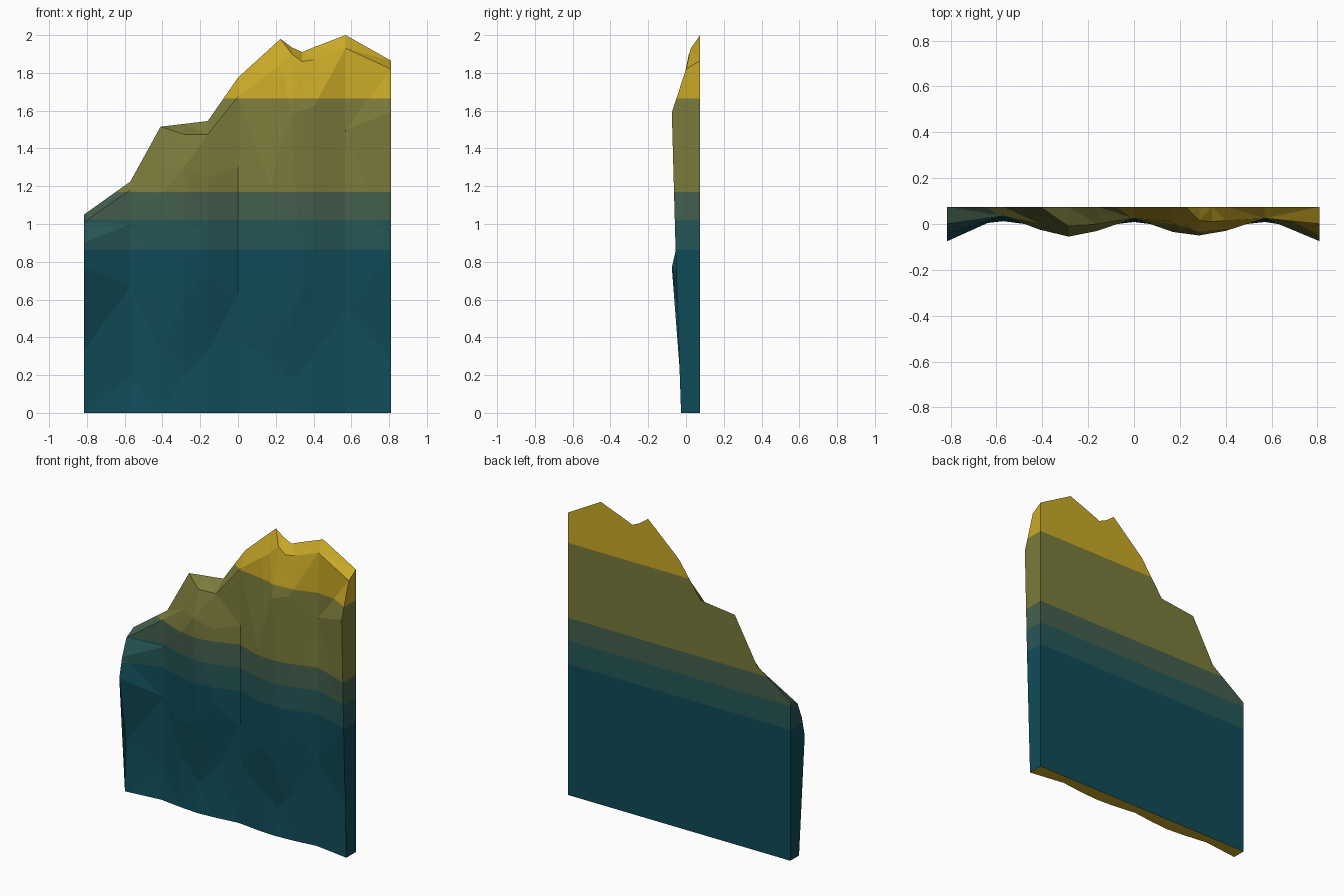
import bpy, bmesh

BACK = 0.075
# Columns of the rock face, left to right:
# x, crease z/y, belly z/y, shoulder z/y, lip z/y, crest z
COLUMNS = [
    (-0.815, .33, -.005, .77, -.075, .90, -.045, 1.01, .0, 1.05),
    (-0.57, .20, .035, .67, .035, 1.0, .035, 1.18, .035, 1.225),
    (-0.41, .33, .0, .56, -.012, 1.15, -.025, 1.30, .0, 1.515),
    (-0.285, .20, .0, .60, -.035, 1.30, -.055, 1.475, -.01, 1.53),
    (-0.16, .33, .01, .76, -.03, 1.25, -.03, 1.475, .0, 1.545),
    (0.0, .39, .025, .63, .025, 1.30, .025, 1.675, .025, 1.775),
    (0.17, .28, .0, .57, -.022, 1.20, -.035, 1.80, .01, 1.93),
    (0.225, .24, .0, .54, -.028, 1.40, -.042, 1.84, .01, 1.98),
    (0.285, .18, .0, .50, -.03, 1.58, -.05, 1.90, .015, 1.935),
    (0.34, .24, .0, .64, -.03, 1.60, -.04, 1.86, .01, 1.91),
    (0.40, .31, .0, .76, -.022, 1.62, -.03, 1.87, .015, 1.935),
    (0.57, .55, .025, .85, .025, 1.50, .025, 1.93, .025, 2.0),
    (0.81, .30, -.005, .86, -.055, 1.59, -.075, 1.82, .0, 1.865),
]
BAND_HEIGHTS = [0.865, 1.02, 1.17, 1.665]
COLOURS = [("deep teal", (16, 75, 87)), ("dark teal", (38, 86, 87)),
           ("moss green", (68, 95, 77)), ("olive", (123, 123, 60)),
           ("mustard", (202, 169, 39))]


def linear(c):
    c /= 255
    return c / 12.92 if c < 0.04045 else ((c + 0.055) / 1.055) ** 2.4


bm = bmesh.new()

# Each column is a closed vertical section: front profile, crest, back foot
rings = []
for x, zc, yc, zm, ym, zs, ys, zl, yl, zt in COLUMNS:
    section = [(0.35 * ys, 0), (yc, zc), (ym, zm), (ys, zs), (yl, zl),
               (BACK, zt), (BACK, 0)]
    rings.append([bm.verts.new((x, y, z)) for y, z in section])

# Skin between neighbouring columns, then the two ends
for a, b in zip(rings, rings[1:]):
    for i in range(len(a)):
        j = (i + 1) % len(a)
        bm.faces.new((a[i], b[i], b[j], a[j]))
bm.faces.new(rings[0])
bm.faces.new(rings[-1][::-1])
bmesh.ops.triangulate(bm, faces=bm.faces[:])
bmesh.ops.recalc_face_normals(bm, faces=bm.faces[:])

# Cut level colour bands
for z in BAND_HEIGHTS:
    bmesh.ops.bisect_plane(bm, geom=bm.verts[:] + bm.edges[:] + bm.faces[:],
                           plane_co=(0, 0, z), plane_no=(0, 0, 1))
for f in bm.faces:
    z = f.calc_center_median().z
    # The underside is mustard, the rest is banded by height
    f.material_index = 4 if z < 0.001 else sum(z > h for h in BAND_HEIGHTS)

mesh = bpy.data.meshes.new("cliff_wall")
bm.to_mesh(mesh)
bm.free()
for name, rgb in COLOURS:
    mat = bpy.data.materials.new(name)
    mat.diffuse_color = (*[linear(c) for c in rgb], 1)
    mesh.materials.append(mat)
bpy.context.collection.objects.link(bpy.data.objects.new("cliff_wall", mesh))
